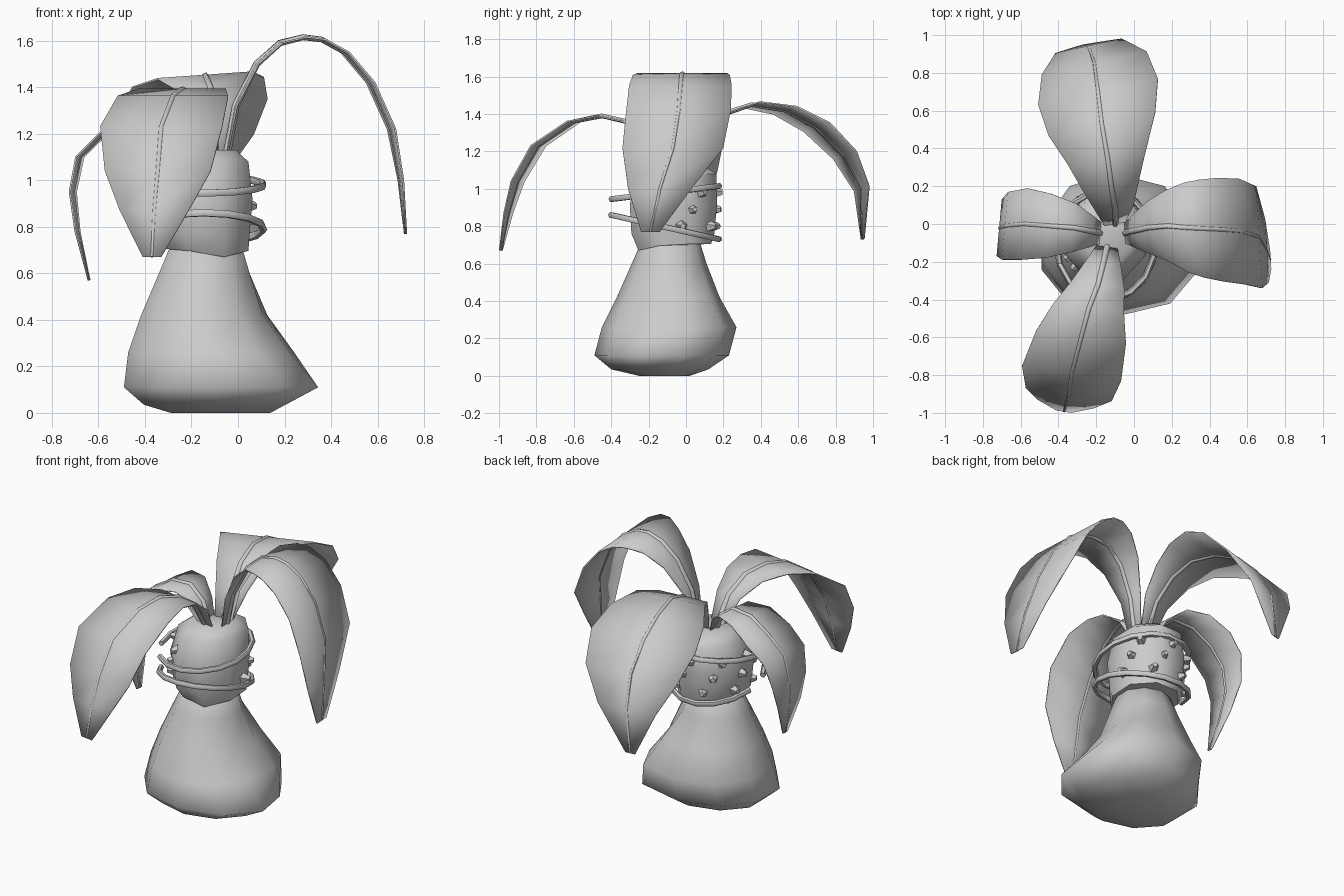
import bpy, bmesh
from math import sin, cos, pi, radians
from mathutils import Vector

default_cube = bpy.data.objects.get("Cube")
if default_cube:
    bpy.data.objects.remove(default_cube, do_unlink=True)

clay = bpy.data.materials.new("clay_grey")
clay.use_nodes = True
clay.diffuse_color = (0.6, 0.6, 0.6, 1)
for node in clay.node_tree.nodes:
    if node.type == "BSDF_PRINCIPLED":
        node.inputs["Base Color"].default_value = clay.diffuse_color


def select_only(obj):
    bpy.ops.object.select_all(action="DESELECT")
    obj.select_set(True)
    bpy.context.view_layer.objects.active = obj


def finish(name, bm, smooth_angle=None):
    """Turn a bmesh into a named, coloured, optionally smooth object."""
    bmesh.ops.recalc_face_normals(bm, faces=bm.faces)
    mesh = bpy.data.meshes.new(name)
    bm.to_mesh(mesh)
    bm.free()
    mesh.materials.append(clay)
    obj = bpy.data.objects.new(name, mesh)
    bpy.context.collection.objects.link(obj)
    if smooth_angle:
        select_only(obj)
        bpy.ops.object.shade_smooth_by_angle(angle=radians(smooth_angle))
    return obj


def bridge(bm, rows, closed):
    """Join neighbouring rows of vertices with quads."""
    for lower, upper in zip(rows, rows[1:]):
        count = len(lower)
        for i in range(count if closed else count - 1):
            j = (i + 1) % count
            bm.faces.new((lower[i], lower[j], upper[j], upper[i]))


def lathe(name, rings, sides, shape, smooth_angle):
    """Stack ellipses given as (z, x_min, x_max, y_min, y_max)."""
    bm = bmesh.new()
    rows = []
    for z, x0, x1, y0, y1 in rings:
        row = []
        for i in range(sides):
            a = 2 * pi * (i + 0.5) / sides
            p = Vector(((x0 + x1) / 2 + (x1 - x0) / 2 * cos(a),
                        (y0 + y1) / 2 + (y1 - y0) / 2 * sin(a), z))
            row.append(bm.verts.new(shape(p, a)))
        rows.append(row)
    bridge(bm, rows, True)
    bm.faces.new(rows[0])
    bm.faces.new(rows[-1])
    return finish(name, bm, smooth_angle)


def tube(name, points, thickness, taper=1.0):
    """Round strand along a list of points."""
    data = bpy.data.curves.new(name, "CURVE")
    data.dimensions = "3D"
    data.bevel_depth = thickness
    data.bevel_resolution = 1
    data.use_fill_caps = True
    spline = data.splines.new("POLY")
    spline.points.add(len(points) - 1)
    for i, (target, p) in enumerate(zip(spline.points, points)):
        target.co = (*p, 1)
        target.radius = 1 + (taper - 1) * i / (len(points) - 1)
    data.materials.append(clay)
    obj = bpy.data.objects.new(name, data)
    bpy.context.collection.objects.link(obj)
    select_only(obj)
    bpy.ops.object.convert(target="MESH")
    bpy.ops.object.shade_smooth_by_angle(angle=radians(60))


def leaf(name, side, path):
    """Arched flat blade: path rows are (x, y, z, half_width)."""
    side = Vector(side).normalized()
    bm = bmesh.new()
    rows = []
    for x, y, z, half in path:
        centre = Vector((x, y, z))
        rows.append([bm.verts.new(centre + side * half * t) for t in (-1, 0, 1)])
    bridge(bm, rows, False)
    blade = finish(name, bm, 40)
    skin = blade.modifiers.new("skin", "SOLIDIFY")
    skin.thickness = 0.008
    skin.offset = 0
    tube(name + "_midrib", [p[:3] for p in path], 0.018, 0.4)


# Bulbous base, pulled into a corner at the front and bulged at the back
def pull_corner(p, a):
    if 0.1 < p.z < 0.2:
        p.x += 0.06 * max(0, cos(a + pi / 10)) ** 6
        p.x += 0.05 * max(0, cos(a + 0.3 * pi)) ** 6
    if 0.1 < p.z < 0.5:
        p.x += 0.07 * max(0, cos(a - 0.3 * pi)) ** 6
    return p


lathe("base", [
    (0, -0.3, 0.15, -0.25, 0.02),
    (0.035, -0.42, 0.22, -0.4, 0.12),
    (0.11, -0.51, 0.29, -0.49, 0.23),
    (0.26, -0.49, 0.24, -0.45, 0.27),
    (0.42, -0.43, 0.12, -0.37, 0.18),
    (0.6, -0.35, 0.06, -0.29, 0.11),
    (0.76, -0.28, 0.01, -0.22, 0.06)], 10, pull_corner, 130)


# Head with a lower rim that dips to a point at the front
def dip_rim(p, a):
    if p.z < 0.72:
        p.z -= 0.035 * max(0, cos(a + 3 * pi / 8)) ** 4
    return p


lathe("head", [
    (0.705, -0.33, 0.06, -0.27, 0.15),
    (0.76, -0.36, 0.065, -0.31, 0.17),
    (0.92, -0.38, 0.08, -0.32, 0.185),
    (1.08, -0.34, 0.06, -0.27, 0.18),
    (1.13, -0.27, 0, -0.21, 0.1)], 8, dip_rim, 50)

# Four drooping leaves
leaf("left_leaf", (0.06, -1, 0), [
    (-0.05, -0.05, 1.1, 0.05), (-0.01, -0.04, 1.32, 0.08),
    (0.08, -0.02, 1.5, 0.14), (0.18, -0.01, 1.59, 0.19),
    (0.28, -0.02, 1.615, 0.24), (0.36, -0.025, 1.605, 0.26),
    (0.46, -0.03, 1.55, 0.275), (0.57, -0.04, 1.42, 0.28),
    (0.66, -0.07, 1.22, 0.27), (0.7, -0.14, 1, 0.17),
    (0.72, -0.19, 0.77, 0.05)])
leaf("front_leaf", (-1, 0.15, 0), [
    (-0.14, -0.11, 1.1, 0.05), (-0.16, -0.2, 1.27, 0.09),
    (-0.19, -0.32, 1.36, 0.14), (-0.24, -0.45, 1.39, 0.19),
    (-0.28, -0.6, 1.36, 0.24), (-0.33, -0.79, 1.23, 0.265),
    (-0.345, -0.9, 1.04, 0.23), (-0.36, -0.95, 0.87, 0.15),
    (-0.37, -0.99, 0.67, 0.04)])
leaf("back_leaf", (1, 0.22, 0.07), [
    (-0.1, -0.01, 1.1, 0.05), (-0.1, 0.08, 1.28, 0.1),
    (-0.12, 0.2, 1.4, 0.15), (-0.14, 0.35, 1.45, 0.21),
    (-0.17, 0.53, 1.42, 0.29), (-0.19, 0.7, 1.33, 0.325),
    (-0.21, 0.85, 1.18, 0.285), (-0.24, 0.94, 1, 0.18),
    (-0.27, 0.945, 0.73, 0.03)])
leaf("right_leaf", (0.09, 1, 0), [
    (-0.17, -0.05, 1.1, 0.05), (-0.22, -0.04, 1.22, 0.08),
    (-0.32, -0.02, 1.29, 0.13), (-0.45, -0.01, 1.28, 0.17),
    (-0.58, 0, 1.2, 0.19), (-0.68, -0.01, 1.1, 0.18),
    (-0.71, -0.02, 0.95, 0.15), (-0.69, -0.05, 0.78, 0.1),
    (-0.64, -0.08, 0.57, 0.02)])


# Two open strands wrapped around the head, tilted opposite ways
def strand(name, height, tilt, start, turn):
    points = []
    for i in range(15):
        a = radians(start + turn * i / 14)
        points.append((-0.15 + 0.26 * cos(a), -0.11 + 0.29 * sin(a),
                       height + tilt * sin(a)))
    tube(name, points, 0.017)


strand("upper_strand", 0.98, 0.035, -130, 330)
strand("lower_strand", 0.795, -0.065, -160, 330)

# Small blunt thorns on the back and sides of the head
bm = bmesh.new()
for row, z in enumerate((0.8, 0.89, 0.98)):
    for k in range(5):
        a = radians(10 + 50 * k + 15 * row)
        out = Vector((cos(a), sin(a), 0))
        thorn = bmesh.ops.create_cone(bm, cap_ends=True, segments=5,
                                      radius1=0.035, radius2=0.015, depth=0.05)
        turn = out.to_track_quat("Z", "Y").to_matrix()
        bmesh.ops.rotate(bm, verts=thorn["verts"], matrix=turn)
        bmesh.ops.translate(bm, verts=thorn["verts"], vec=(
            -0.15 + 0.225 * out.x, -0.06 + 0.23 * out.y, z))
finish("thorns", bm)
